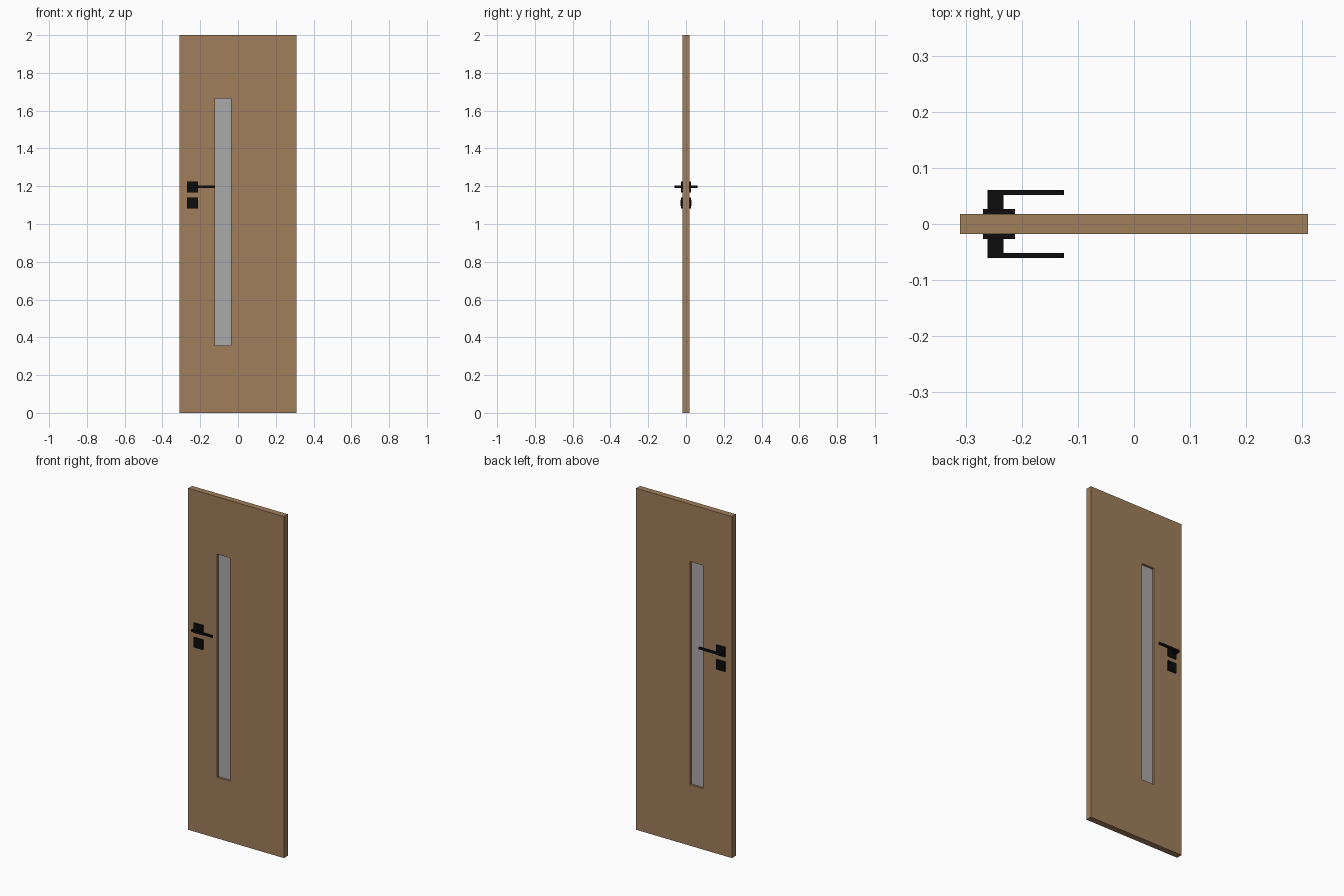
import bpy, bmesh

if "Cube" in bpy.data.objects:
    bpy.data.objects.remove(bpy.data.objects["Cube"])

def material(name, rgb):
    m = bpy.data.materials.new(name)
    m.diffuse_color = (*rgb, 1)
    m.use_nodes = True
    m.node_tree.nodes["Principled BSDF"].inputs["Base Color"].default_value = m.diffuse_color
    return m

wood = material("warm wood", (0.352, 0.209, 0.105))
grey = material("frosted grey", (0.40, 0.40, 0.40))
black = material("matt black", (0.004, 0.004, 0.004))

def finish(name, bm, mat):
    bmesh.ops.recalc_face_normals(bm, faces=bm.faces[:])
    me = bpy.data.meshes.new(name)
    bm.to_mesh(me)
    bm.free()
    me.materials.append(mat)
    ob = bpy.data.objects.new(name, me)
    bpy.context.collection.objects.link(ob)
    return ob

def extrude(bm, vec):
    """Extrude every face of a flat sheet into a solid."""
    r = bmesh.ops.extrude_face_region(bm, geom=bm.faces[:])
    verts = [g for g in r["geom"] if isinstance(g, bmesh.types.BMVert)]
    bmesh.ops.translate(bm, verts=verts, vec=vec)

def prism(name, pts, vec, mat):
    bm = bmesh.new()
    bm.faces.new([bm.verts.new(p) for p in pts])
    extrude(bm, vec)
    return finish(name, bm, mat)

def box(name, x0, x1, y0, y1, z0, z1, mat):
    pts = [(x0, y0, z0), (x1, y0, z0), (x1, y0, z1), (x0, y0, z1)]
    return prism(name, pts, (0, y1 - y0, 0), mat)

HALF = 0.018                                  # half the door thickness
GX0, GX1, GZ0, GZ1 = -0.123, -0.038, 0.357, 1.664

# Door leaf with a tall slot
bm = bmesh.new()
def ring(x0, x1, z0, z1):
    return [bm.verts.new((x, -HALF, z)) for x, z in ((x0, z0), (x1, z0), (x1, z1), (x0, z1))]
outer, inner = ring(-0.31, 0.31, 0, 2), ring(GX0, GX1, GZ0, GZ1)
for i in range(4):
    j = (i + 1) % 4
    bm.faces.new((outer[i], outer[j], inner[j], inner[i]))
extrude(bm, (0, 2 * HALF, 0))
finish("door_leaf", bm, wood)

# Recessed pane
box("glass_pane", GX0, GX1, -0.005, 0.005, GZ0, GZ1, grey)

# Hardware on both faces
CX, R, HANDLE_Z, LOCK_Z = -0.241, 0.0285, 1.196, 1.111
for side, s in (("front", -1), ("back", 1)):
    for part, z in (("handle_plate", HANDLE_Z), ("lock_plate", LOCK_Z)):
        box(f"{side}_{part}", CX - R, CX + R, s * HALF, s * 0.0265, z - R, z + R, black)
    # Lock cylinder, slightly proud of its plate
    box(f"{side}_lock_cylinder", CX - 0.008, CX + 0.008, s * 0.0265, s * 0.029,
        LOCK_Z - 0.016, LOCK_Z + 0.016, black)
    # L-shaped lever: flat neck and slim grip
    profile = [(-0.261, 0.026), (-0.233, 0.026), (-0.233, 0.052),
               (-0.125, 0.052), (-0.125, 0.061), (-0.261, 0.061)]
    prism(f"{side}_lever", [(x, s * y, HANDLE_Z - 0.0065) for x, y in profile],
          (0, 0, 0.013), black)
